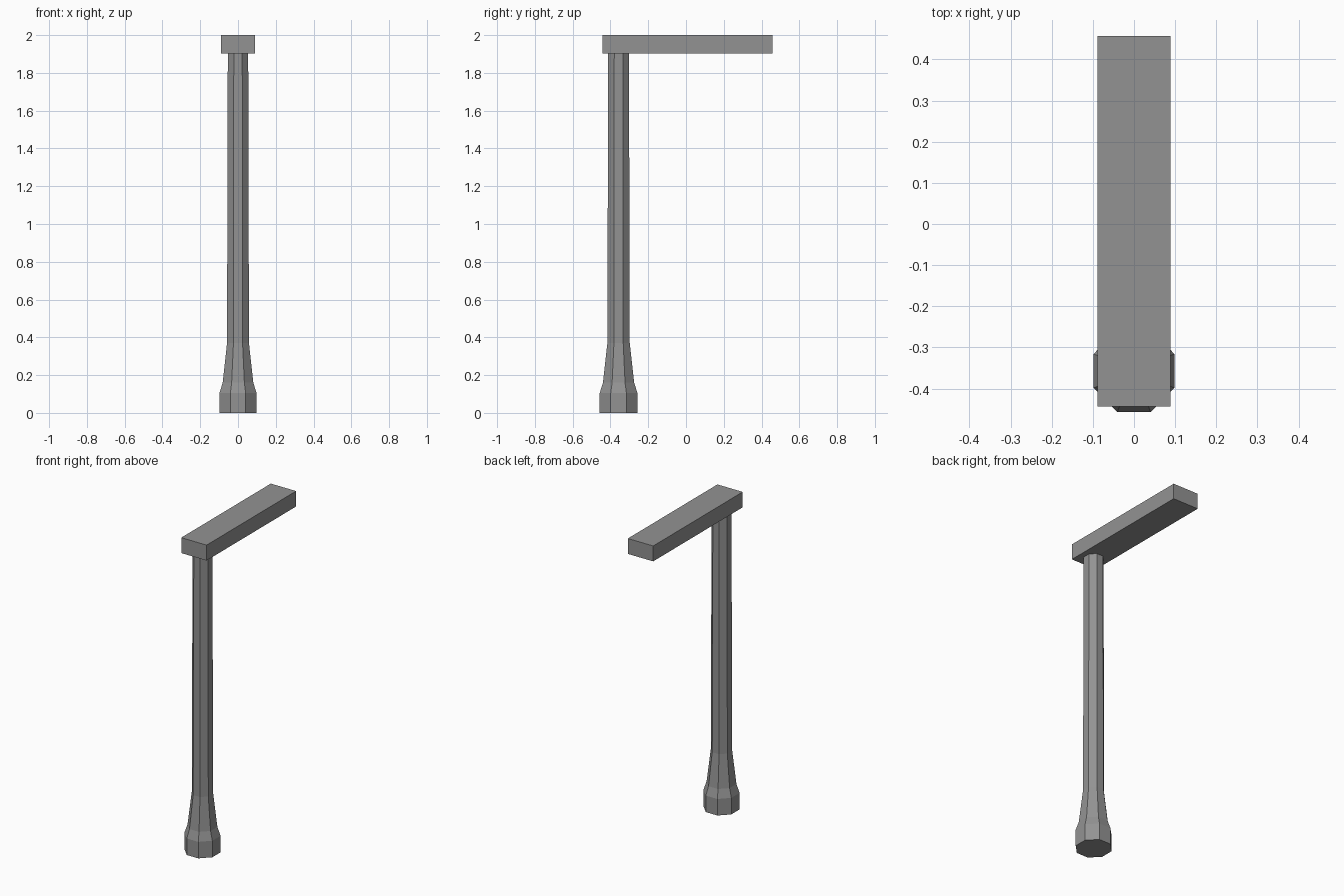
import bpy, bmesh
from math import cos, sin, pi

if "Cube" in bpy.data.objects:
    bpy.data.objects.remove(bpy.data.objects["Cube"])

SIDES = 8
POLE_Y = -0.357

# Dark grey metal shared by both parts
metal = bpy.data.materials.new("dark_metal")
metal.diffuse_color = (0.29, 0.29, 0.29, 1)
metal.use_nodes = True
metal.node_tree.nodes["Principled BSDF"].inputs["Base Color"].default_value = metal.diffuse_color


def new_object(name, bm):
    bmesh.ops.recalc_face_normals(bm, faces=bm.faces)
    mesh = bpy.data.meshes.new(name)
    bm.to_mesh(mesh)
    bm.free()
    mesh.materials.append(metal)
    obj = bpy.data.objects.new(name, mesh)
    bpy.context.collection.objects.link(obj)
    return obj


# Pole: octagonal rings given as (height, distance from axis to flat side)
profile = [(0, 0.098), (0.105, 0.098), (0.16, 0.081), (0.37, 0.058), (1.91, 0.054)]
bm = bmesh.new()
rings = []
for z, flat in profile:
    r = flat / cos(pi / SIDES)
    angles = [(i + 0.5) * 2 * pi / SIDES for i in range(SIDES)]
    rings.append([bm.verts.new((r * cos(a), 1.02 * r * sin(a), z)) for a in angles])
for low, high in zip(rings, rings[1:]):
    for i in range(SIDES):
        j = (i + 1) % SIDES
        bm.faces.new((low[i], low[j], high[j], high[i]))
bm.faces.new(rings[0][::-1])
bm.faces.new(rings[-1])
pole = new_object("pole", bm)
pole.location.y = POLE_Y

# Lamp arm: flat box reaching back from the top of the pole
bm = bmesh.new()
bmesh.ops.create_cube(bm, size=1)
bmesh.ops.scale(bm, vec=(0.178, 0.9, 0.098), verts=bm.verts)
arm = new_object("lamp_arm", bm)
arm.location = (0, 0.007, 1.951)
